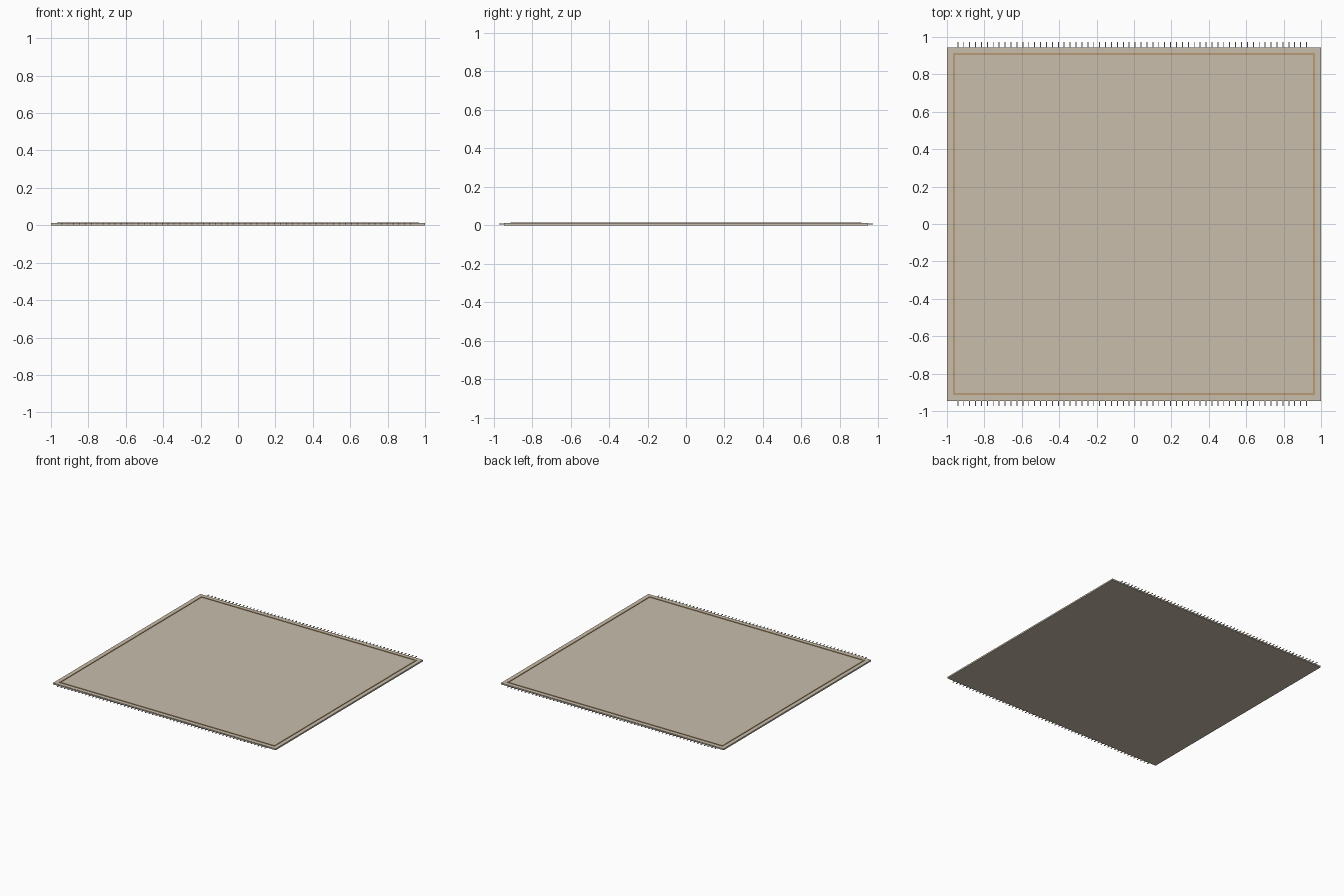
import bpy, bmesh
from mathutils import Matrix, Vector

if "Cube" in bpy.data.objects:
    bpy.data.objects.remove(bpy.data.objects["Cube"])


def material(name, color):
    m = bpy.data.materials.new(name)
    m.diffuse_color = (*color, 1)
    m.use_nodes = True
    m.node_tree.nodes["Principled BSDF"].inputs["Base Color"].default_value = m.diffuse_color
    return m


def boxes(name, items, mat):
    """One object made of boxes given as (centre, size)."""
    bm = bmesh.new()
    for c, s in items:
        bmesh.ops.create_cube(bm, size=1, matrix=Matrix.Translation(c) @ Matrix.Diagonal((*s, 1)))
    me = bpy.data.meshes.new(name)
    bm.to_mesh(me)
    bm.free()
    me.materials.append(mat)
    ob = bpy.data.objects.new(name, me)
    bpy.context.collection.objects.link(ob)
    return ob


HX, HY = 1.0, 0.945      # half size of the woven field
T = 0.012                # pile thickness
IX, IY, W = 0.963, 0.908, 0.01   # border stripe centre lines and width

beige = material("beige_weave", (0.58, 0.51, 0.41))
tan = material("tan_stripe", (0.47, 0.33, 0.18))
cream = material("cream_fringe", (0.68, 0.63, 0.54))

# Woven slab
boxes("rug_body", [((0, 0, T / 2), (2 * HX, 2 * HY, T))], beige)

# Slightly raised border stripe
z, h = 0.0135, 0.005
stripe = []
for s in (-1, 1):
    stripe.append(((0, s * IY, z), (2 * IX + W, W, h)))
    stripe.append(((s * IX, 0, z), (W, 2 * IY - W, h)))
boxes("border_stripe", stripe, tan)

# Fringe threads along the front and back ends
N = 60
fringe = []
for s in (-1, 1):
    for i in range(N):
        x = -0.942 + i * 0.0316
        fringe.append(((x, s * (HY + 0.0125), 0.008), (0.005, 0.031, 0.005)))
boxes("fringe", fringe, cream)
